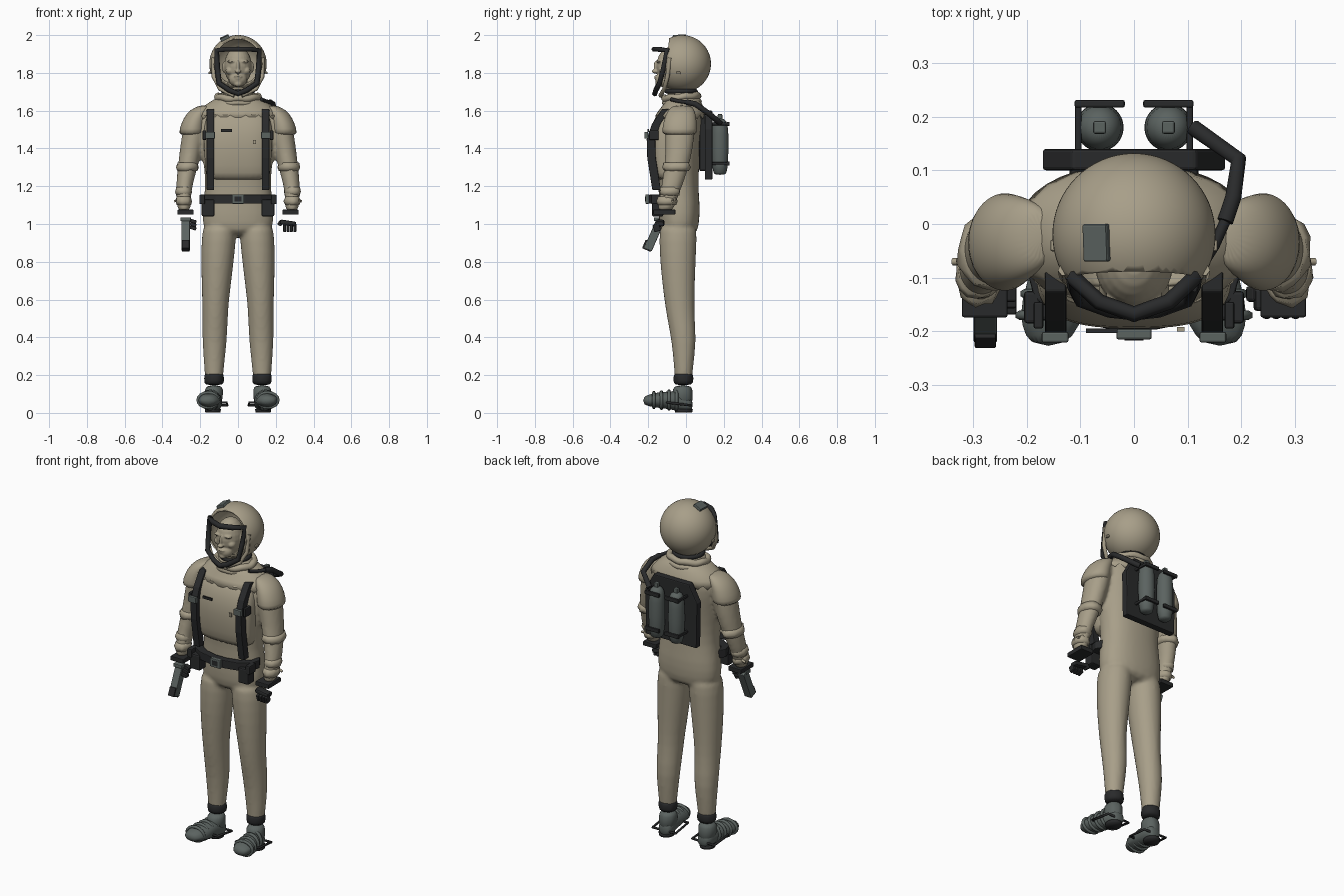
import bpy, bmesh, math, random
from mathutils import Vector, Matrix

random.seed(4)
if "Cube" in bpy.data.objects:
    bpy.data.objects.remove(bpy.data.objects["Cube"])


def material(name, rgb):
    m = bpy.data.materials.new(name)
    m.use_nodes = True
    m.diffuse_color = (*rgb, 1)
    bsdf = m.node_tree.nodes["Principled BSDF"]
    bsdf.inputs["Base Color"].default_value = (*rgb, 1)
    bsdf.inputs["Roughness"].default_value = 0.8
    return m


SUIT = material("sand cloth", (0.39, 0.345, 0.25))
DARK = material("black webbing", (0.022, 0.023, 0.024))
GREY = material("grey green metal", (0.105, 0.125, 0.118))


def finish(name, bm, mat, smooth=False, bevel=0, voxel=0, subsurf=0):
    bmesh.ops.recalc_face_normals(bm, faces=bm.faces)
    me = bpy.data.meshes.new(name)
    for f in bm.faces:
        f.smooth = smooth
    bm.to_mesh(me)
    bm.free()
    me.materials.append(mat)
    ob = bpy.data.objects.new(name, me)
    bpy.context.collection.objects.link(ob)
    if bevel:
        b = ob.modifiers.new("bevel", "BEVEL")
        b.width, b.segments = bevel, 2
    if subsurf:
        ob.modifiers.new("subsurf", "SUBSURF").levels = subsurf
        ob.modifiers["subsurf"].render_levels = subsurf
    if voxel:
        r = ob.modifiers.new("remesh", "REMESH")
        r.mode, r.voxel_size, r.use_smooth_shade = "VOXEL", voxel, True
        s = ob.modifiers.new("soften", "SMOOTH")
        s.iterations, s.factor = 4, 0.5
    return ob


def add_loft(bm, rings, s=1, n=24, power=2.0, zig=0, jitter=0):
    """Closed tube through rings of (centre x, centre y, z, radius x, radius y)."""
    loops = []
    for i, (cx, cy, z, rx, ry) in enumerate(rings):
        loop = []
        for k in range(n):
            a = 2 * math.pi * k / n
            c, d = math.cos(a), math.sin(a)
            x = math.copysign(abs(c) ** (2 / power), c) * rx
            y = math.copysign(abs(d) ** (2 / power), d) * ry
            j = 1 + random.uniform(-jitter, jitter)
            dz = zig * (k % 2) if i == 0 else 0
            loop.append(bm.verts.new((s * cx + x * j, cy + y * j, z + dz)))
        loops.append(loop)
    for a, b in zip(loops, loops[1:]):
        for k in range(n):
            bm.faces.new((a[k], a[(k + 1) % n], b[(k + 1) % n], b[k]))
    bm.faces.new(loops[0])
    bm.faces.new(loops[-1])


def loft(name, rings, mat, s=1, smooth=True, subsurf=1, **kw):
    bm = bmesh.new()
    add_loft(bm, rings, s, **kw)
    return finish(name, bm, mat, smooth, subsurf=subsurf)


def add_ball(bm, loc, size, seg=24):
    m = Matrix.Translation(loc) @ Matrix.Diagonal((*size, 1))
    bmesh.ops.create_uvsphere(bm, u_segments=seg, v_segments=seg // 2, radius=1, matrix=m)


def box(name, loc, size, mat, rot=(0, 0, 0), bevel=0.004):
    bm = bmesh.new()
    bmesh.ops.create_cube(bm, size=1, matrix=Matrix.Diagonal((*size, 1)))
    ob = finish(name, bm, mat, bevel=bevel)
    ob.location, ob.rotation_euler = loc, rot
    return ob


def prism(name, pts, lo, hi, axis, mat, bevel=0.004):
    """Outline of (other axis, z) points pushed along x or y."""
    bm = bmesh.new()
    place = (lambda p, t: (t, p[0], p[1])) if axis == "x" else (lambda p, t: (p[0], t, p[1]))
    a = [bm.verts.new(place(p, lo)) for p in pts]
    b = [bm.verts.new(place(p, hi)) for p in pts]
    for k in range(len(pts)):
        q = (k + 1) % len(pts)
        bm.faces.new((a[k], a[q], b[q], b[k]))
    bm.faces.new(a)
    bm.faces.new(b)
    return finish(name, bm, mat, bevel=bevel)


def tube(name, pts, r, mat, closed=False, res=1):
    cu = bpy.data.curves.new(name, "CURVE")
    cu.dimensions, cu.bevel_depth, cu.bevel_resolution = "3D", r, res
    cu.use_fill_caps = True
    sp = cu.splines.new("POLY")
    sp.points.add(len(pts) - 1)
    for p, co in zip(sp.points, pts):
        p.co = (*co, 1)
    sp.use_cyclic_u = closed
    cu.materials.append(mat)
    ob = bpy.data.objects.new(name, cu)
    bpy.context.collection.objects.link(ob)
    return ob


def ring(name, cy, z, rx, ry, r, mat, wave=0):
    pts = [(rx * math.cos(a), cy + ry * math.sin(a), z + wave * math.sin(a) + wave * 0.4 * math.sin(7 * a))
           for a in (2 * math.pi * k / 36 for k in range(36))]
    return tube(name, pts, r, mat, True, 3)


# Suit: torso, legs and sleeves fused into one skin
bm = bmesh.new()
add_loft(bm, [(0, -.035, .93, .165, .09), (0, -.037, 1.0, .192, .108), (0, -.035, 1.1, .187, .11),
              (0, -.04, 1.2, .172, .104), (0, -.045, 1.32, .182, .115), (0, -.04, 1.45, .2, .13),
              (0, -.025, 1.55, .215, .127), (0, -.015, 1.62, .185, .105), (0, -.02, 1.66, .115, .085),
              (0, -.025, 1.72, .07, .07)], power=2.3)
for s in (1, -1):
    add_loft(bm, [(.127, -.015, .14, .046, .045), (.127, -.013, .22, .05, .048), (.124, -.01, .38, .066, .066),
                  (.121, -.027, .5, .067, .073), (.119, -.036, .6, .071, .08), (.11, -.043, .78, .086, .094),
                  (.102, -.043, .92, .092, .1), (.095, -.04, 1.02, .09, .1)], s)
    add_loft(bm, [(.285, -.113, 1.06, .036, .045), (.287, -.1, 1.12, .037, .047), (.287, -.075, 1.2, .043, .056),
                  (.262, -.045, 1.32, .055, .066), (.245, -.035, 1.42, .06, .075), (.225, -.03, 1.52, .065, .082),
                  (.19, -.02, 1.61, .06, .07)], s)
finish("suit", bm, SUIT, True, voxel=.011, subsurf=1)

# Front vest and neck yoke
loft("vest", [(0, -.095, 1.23, .162, .068), (0, -.1, 1.26, .172, .08), (0, -.103, 1.36, .178, .092),
              (0, -.1, 1.47, .185, .097), (0, -.085, 1.56, .175, .085), (0, -.06, 1.62, .14, .065)],
     SUIT, power=2.7, n=32)
loft("yoke", [(0, -.025, 1.555, .222, .137), (0, -.02, 1.6, .207, .125), (0, -.017, 1.635, .165, .102),
              (0, -.02, 1.67, .11, .085)], SUIT, n=40, power=2.2, zig=.022, subsurf=0)
box("chest_label", (-.06, -.199, 1.495), (.058, .008, .014), DARK, bevel=0)
box("chest_tag", (.087, -.196, 1.435), (.014, .008, .022), SUIT, bevel=0)

# Collar
ring("collar", -.025, 1.672, .108, .088, .019, SUIT, .008)
ring("collar_fold", -.022, 1.645, .1, .09, .016, SUIT, .004)
ring("neck_seal", -.025, 1.702, .078, .076, .012, DARK)

# Helmet shell with the front opened
HC = Vector((0, -.02, 1.848))
bm = bmesh.new()
add_ball(bm, HC, (.152, .152, .152), 64)
bmesh.ops.bisect_plane(bm, geom=bm.verts[:] + bm.edges[:] + bm.faces[:], plane_co=(0, -.105, 1.848),
                       plane_no=(0, -1, .12), clear_outer=True)
helmet = finish("helmet", bm, SUIT, True)
shell = helmet.modifiers.new("shell", "SOLIDIFY")
shell.thickness, shell.offset = .008, -1
box("helmet_plate", (-.07, -.035, 1.985), (.05, .07, .018), GREY, (.08, -.45, 0))

# Visor frame
right = [(.065, -.145, 1.925), (.113, -.1, 1.92), (.11, -.118, 1.83), (.1, -.14, 1.745), (.045, -.16, 1.708)]
left = [(-x, y, z) for x, y, z in reversed(right)]
tube("visor_frame", right + [(0, -.165, 1.69)] + left + [(0, -.168, 1.925)], .015, DARK, True)
for s in (1, -1):
    tube("visor_side", [(s * .13, -.085, 1.88), (s * .128, -.098, 1.78), (s * .095, -.115, 1.715),
                        (s * .02, -.135, 1.68)], .012, SUIT)
    box("helmet_stud", (s * .15, -.04, 1.8), (.012, .022, .014), SUIT)

# Face
bm = bmesh.new()
add_ball(bm, (0, -.073, 1.835), (.073, .084, .105))
add_ball(bm, (0, -.12, 1.765), (.048, .043, .04))
add_ball(bm, (0, -.145, 1.742), (.022, .018, .016))
add_ball(bm, (0, -.158, 1.83), (.009, .014, .036))
add_ball(bm, (0, -.163, 1.808), (.017, .018, .011))
add_ball(bm, (0, -.155, 1.78), (.024, .014, .006))
add_ball(bm, (0, -.153, 1.769), (.02, .014, .006))
add_ball(bm, (0, -.06, 1.74), (.052, .05, .08))
for s in (1, -1):
    add_ball(bm, (s * .032, -.143, 1.861), (.026, .014, .008))
    add_ball(bm, (s * .042, -.12, 1.812), (.024, .025, .022))
    add_ball(bm, (s * .074, -.065, 1.83), (.01, .018, .03))
finish("face", bm, SUIT, True, voxel=.004)

# Parts on both sides
for s in (1, -1):
    loft("shoulder_pad", [(.243, -.035, 1.46, .07, .092), (.243, -.034, 1.5, .069, .093),
                          (.228, -.03, 1.56, .062, .086), (.2, -.025, 1.605, .055, .07),
                          (.17, -.022, 1.63, .03, .045)], SUIT, s, zig=.012)
    for z, x, y, r in ((1.17, .288, -.085, .045), (1.12, .287, -.1, .044), (1.3, .268, -.05, .061)):
        loft("sleeve_fold", [(x, y, z - .02, r * .85, r * 1.1), (x, y, z, r, r * 1.22),
                             (x, y, z + .025, r * .85, r * 1.1)], SUIT, s, jitter=.08, subsurf=0, n=18)
    tube("sleeve_point", [(s * .31, -.07, 1.13), (s * .338, -.07, 1.12)], .007, SUIT)
    box("wrist_cuff", (s * .278, -.115, 1.063), (.085, .118, .026), DARK)

    # Chest strap and buckle
    edge = [(-.125, 1.61), (-.18, 1.53), (-.208, 1.45), (-.205, 1.35), (-.178, 1.18)]
    prism("chest_strap", edge + [(y + .045, z) for y, z in reversed(edge)],
          s * .15 - .02 - s * .004, s * .15 + .02 - s * .004, "x", DARK)
    box("strap_buckle", (s * .147, -.211, 1.47), (.05, .02, .035), GREY)
    box("strap_clip", (s * .178, -.17, 1.47), (.018, .05, .05), DARK)

    # Belt pouch
    box("belt_pouch", (s * .158, -.15, 1.085), (.068, .06, .09), DARK, bevel=.008)
    box("pouch_flap", (s * .19, -.155, 1.13), (.03, .06, .05), DARK, bevel=.006)

    # Boot, ankle band and foot bracket
    boot = loft("boot", [(.125, .045, -.035, .022, .025), (.127, .05, -.02, .042, .046), (.13, .06, .03, .047, .055),
                         (.137, .067, .08, .052, .048), (.148, .068, .14, .062, .043), (.156, .066, .19, .056, .034),
                         (.16, .065, .228, .032, .02)], GREY, s, jitter=.05, n=20)
    boot.rotation_euler = (math.pi / 2, 0, 0)
    loft("boot_shaft", [(.13, -.015, .04, .045, .055), (.129, -.02, .1, .05, .055), (.127, -.016, .15, .048, .05)],
         GREY, s, jitter=.04)
    for k in range(4):
        pts = [(s * (.14 + .006 * k) + (.046 + .003 * k) * math.cos(a), -.05 - .04 * k,
                .068 + (.052 - .004 * k) * math.sin(a)) for a in (2 * math.pi * i / 16 for i in range(16))]
        tube("boot_wrap", pts, .009, GREY, True)
    loft("boot_sole", [(.133, -.012, .003, .04, .045), (.133, -.012, .02, .043, .048)], DARK, s, subsurf=0)
    loft("ankle_band", [(.127, -.014, .145, .047, .047), (.127, -.014, .17, .053, .053),
                        (.127, -.014, .2, .051, .051), (.127, -.013, .212, .047, .047)], DARK, s, jitter=.05)
    tube("foot_bracket", [(s * .055, .02, .04), (s * .2, .025, .04), (s * .205, -.1, .055), (s * .06, -.105, .055)],
         .007, DARK, True)

    # Air tank with brackets and valve
    x = s * .064
    loft("air_tank", [(x, .18, 1.26, .025, .025), (x, .18, 1.275, .045, .045), (x, .18, 1.51, .046, .046),
                      (x, .18, 1.545, .036, .036), (x, .18, 1.56, .014, .014)], GREY, n=28)
    box("tank_valve", (x, .18, 1.565), (.024, .024, .034), GREY)
    for z in (1.53, 1.32):
        box("tank_bracket", (x, .224, z), (.094, .014, .022), DARK)
        box("bracket_arm", (x + s * .04, .18, z), (.012, .09, .016), DARK)

# Belt around the front only
outer = [(-.085, .2), (-.14, .185), (-.18, .12), (-.197, .04)]
path = [(x, y) for y, x in outer] + [(-x, y) for y, x in reversed(outer)]
bm = bmesh.new()
cols = [[bm.verts.new((x * k, y + t, z)) for k, t, z in
         ((1, 0, 1.108), (1, 0, 1.155), (.87, .04, 1.155), (.87, .04, 1.108))] for x, y in path]
for a, b in zip(cols, cols[1:]):
    for k in range(4):
        bm.faces.new((a[k], a[(k + 1) % 4], b[(k + 1) % 4], b[k]))
bm.faces.new(cols[0])
bm.faces.new(cols[-1])
finish("belt", bm, DARK, bevel=.004)
box("belt_buckle", (0, -.205, 1.132), (.066, .02, .05), GREY)
box("buckle_inset", (0, -.214, 1.132), (.036, .006, .026), DARK, bevel=0)

# Backpack plate and hose
prism("backpack_plate", [(-.165, 1.235), (.165, 1.235), (.17, 1.5), (.115, 1.6), (-.115, 1.6), (-.17, 1.5)],
      .1, .14, "y", DARK, .006)
box("backpack_pad", (0, .09, 1.43), (.24, .04, .3), DARK, bevel=.01)
tube("air_hose", [(.11, .18, 1.535), (.195, .12, 1.585), (.185, .05, 1.635), (.17, .005, 1.645)], .015, DARK, res=3)
tube("hose_end", [(.17, .005, 1.645), (.15, -.04, 1.65), (.125, -.08, 1.66)], .01, DARK, res=2)

# Right hand holding a sidearm
box("sidearm_body", (-.277, -.167, .945), (.044, .045, .175), GREY, (-.41, 0, 0))
box("sidearm_muzzle", (-.277, -.2, .885), (.04, .05, .05), DARK, (-.41, 0, 0))
box("sidearm_cap", (-.277, -.15, 1.025), (.056, .04, .02), GREY)
for k in range(3):
    box("right_finger", (-.238, -.13 - .012 * k, 1.015 - .018 * k), (.036, .03, .018), DARK, (0, .3, 0))

# Left hand, curled
box("left_knuckles", (.265, -.14, 1.005), (.085, .045, .026), DARK, (0, .15, 0), .008)
for k in range(4):
    box("left_finger", (.247 + .018 * k, -.155, .98), (.016, .036, .04), DARK, (.3, 0, 0), .005)
box("left_thumb", (.225, -.13, 1.005), (.024, .03, .03), DARK, (0, .6, 0), .006)
